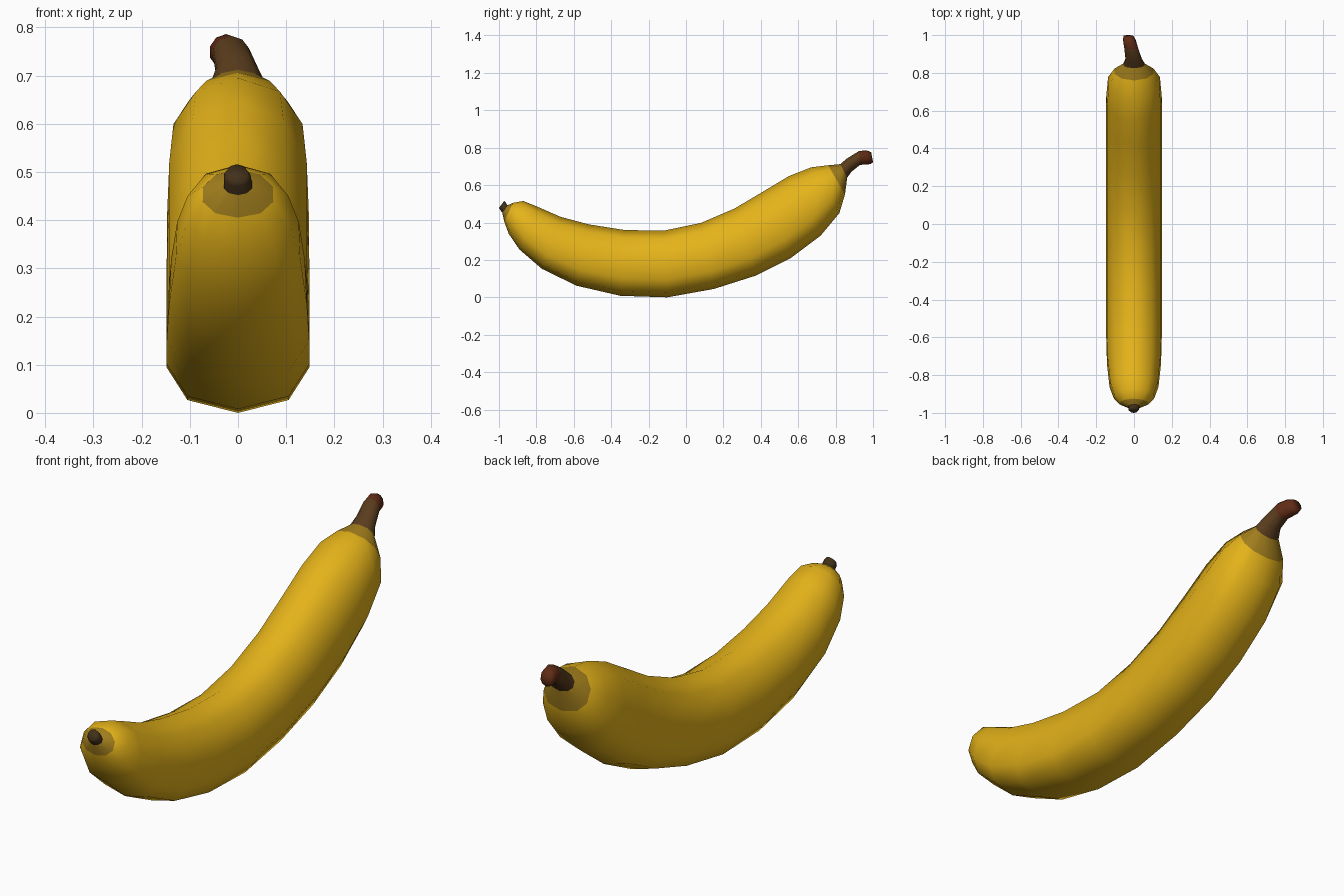
import bpy, bmesh
from mathutils import Vector

if "Cube" in bpy.data.objects:
    bpy.data.objects.remove(bpy.data.objects["Cube"])

# Ten-sided ridged cross-section (x, height), bottom to top on the right side
HALF = [(0, -1), (.71, -.85), (1, -.47), (.97, .2), (.64, .76), (0, 1)]
RIDGED = HALF + [(-x, h) for x, h in HALF[-2:0:-1]]
HALF_ROUND = [(0, -1), (.6, -.81), (.97, -.31), (.97, .31), (.6, .81), (0, 1)]
ROUND = HALF_ROUND + [(-x, h) for x, h in HALF_ROUND[-2:0:-1]]


def material(name, rgb):
    m = bpy.data.materials.new(name)
    m.diffuse_color = (*rgb, 1)
    m.use_nodes = True
    m.node_tree.nodes["Principled BSDF"].inputs["Base Color"].default_value = m.diffuse_color
    return m


YELLOW = material("ripe_yellow", (.78, .45, .01))
OLIVE = material("olive_shoulder", (.36, .21, .012))
BROWN = material("stem_brown", (.10, .045, .012))
RED = material("stem_end_red", (.12, .025, .008))
DARK = material("tip_brown", (.055, .03, .01))


def loft(name, rings, mats, bands, cap_start=False, cap_end=False):
    """Rings: (top y, top z, bottom y, bottom z, half width, x centre, roundness)."""
    bm = bmesh.new()
    loops = []
    for ty, tz, by, bz, w, xc, r in rings:
        top, bot = Vector((xc, ty, tz)), Vector((xc, by, bz))
        mid, up = (top + bot) / 2, (top - bot) / 2
        loop = []
        for (xa, ha), (xb, hb) in zip(RIDGED, ROUND):
            x, h = xa + (xb - xa) * r, ha + (hb - ha) * r
            loop.append(bm.verts.new(mid + up * h + Vector((x * w, 0, 0))))
        loops.append(loop)
    n = len(RIDGED)
    for k, (a, b) in enumerate(zip(loops, loops[1:])):
        for i in range(n):
            j = (i + 1) % n
            bm.faces.new((a[i], a[j], b[j], b[i])).material_index = bands[k]
    if cap_start:
        bm.faces.new(loops[0][::-1]).material_index = bands[0]
    if cap_end:
        bm.faces.new(loops[-1]).material_index = bands[-1]
    # orient outward, also for tubes that are open at the joints
    bm.faces.ensure_lookup_table()
    bm.normal_update()
    f = bm.faces[0]
    centre = sum((v.co for v in loops[0] + loops[1]), Vector((0, 0, 0))) / (2 * n)
    if f.normal.dot(f.calc_center_median() - centre) < 0:
        bmesh.ops.reverse_faces(bm, faces=bm.faces[:])
    me = bpy.data.meshes.new(name)
    bm.to_mesh(me)
    bm.free()
    for m in mats:
        me.materials.append(m)
    me.shade_smooth()
    ob = bpy.data.objects.new(name, me)
    bpy.context.collection.objects.link(ob)
    return ob


# Rings shared between neighbouring parts
tip_joint = (-.955, .492, -.982, .452, .03, 0, 1)
stem_joint = (.825, .712, .862, .64, .058, 0, .8)

# Curved fruit body
body = [
    tip_joint,
    (-.925, .505, -.972, .405, .075, 0, .8),
    (-.87, .515, -.948, .34, .108, 0, .5),
    (-.80, .487, -.89, .255, .13, 0, .2),
    (-.67, .43, -.77, .152, .143, 0, 0),
    (-.52, .39, -.585, .062, .148, 0, 0),
    (-.33, .36, -.35, .008, .148, 0, 0),
    (-.12, .356, -.10, 0, .148, 0, 0),
    (.08, .398, .15, .045, .148, 0, 0),
    (.26, .475, .37, .115, .148, 0, 0),
    (.42, .57, .56, .21, .148, 0, 0),
    (.55, .648, .72, .33, .147, 0, 0),
    (.67, .695, .82, .45, .138, 0, .2),
    (.76, .706, .85, .55, .105, 0, .5),
    stem_joint,
]
loft("banana_body", body, [YELLOW, OLIVE], [1] + [0] * 12 + [1])

# Bent stem
stem = [
    stem_joint,
    (.86, .742, .885, .672, .044, -.002, 1),
    (.925, .782, .93, .708, .038, -.014, 1),
    (.965, .786, .985, .712, .034, -.025, 1),
    (.99, .776, 1.0, .722, .026, -.03, 1),
]
loft("stem", stem, [BROWN, RED], [0, 0, 1, 1], cap_end=True)

# Small dried blossom tip
tip = [
    (-.972, .516, -1.0, .478, .022, -.002, 1),
    (-.966, .51, -.995, .47, .028, -.002, 1),
    tip_joint,
]
loft("blossom_tip", tip, [DARK], [0, 0], cap_start=True)
